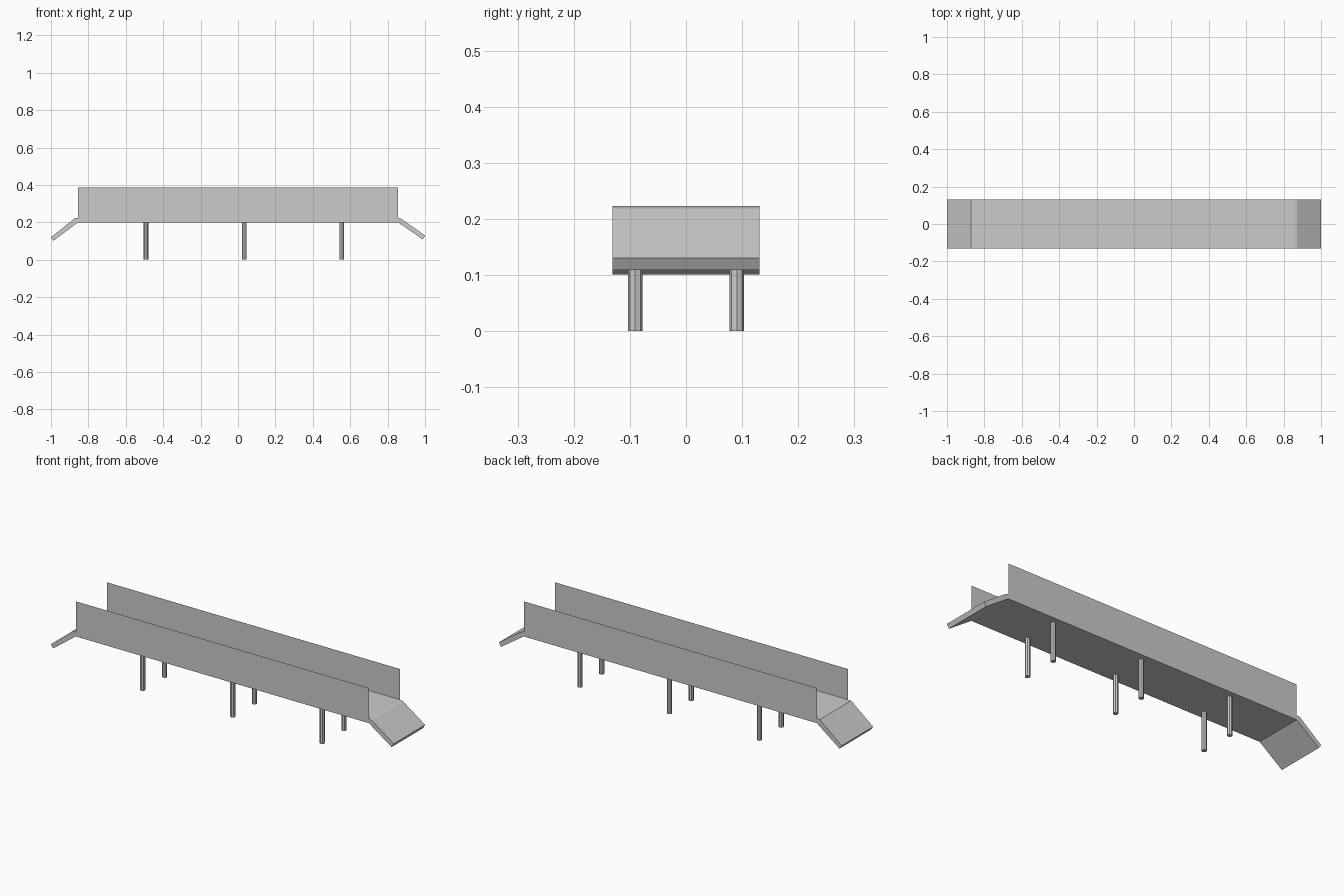
import bpy, bmesh, math

if "Cube" in bpy.data.objects:
    bpy.data.objects.remove(bpy.data.objects["Cube"])

W = 0.131          # half width of the walkway
DECK_Z = 0.2       # underside of the deck
WALL_TOP = 0.385
WALL_X = 0.855

grey = bpy.data.materials.new("plain grey")
grey.diffuse_color = (0.6, 0.6, 0.6, 1)
grey.use_nodes = True
grey.node_tree.nodes["Principled BSDF"].inputs["Base Color"].default_value = grey.diffuse_color


def finish(name, bm):
    me = bpy.data.meshes.new(name)
    bm.to_mesh(me)
    bm.free()
    me.materials.append(grey)
    ob = bpy.data.objects.new(name, me)
    bpy.context.collection.objects.link(ob)
    return ob


# Deck with a sloping ramp at each end: side profile (x, z) extruded across y
profile = [(-1.0, 0.12), (-0.987, 0.101), (-WALL_X, DECK_Z), (WALL_X, DECK_Z),
           (0.988, 0.109), (1.0, 0.13), (0.872, 0.219), (0.857, 0.223),
           (-0.872, 0.223)]
bm = bmesh.new()
side = bm.faces.new([bm.verts.new((x, -W, z)) for x, z in profile])
ext = bmesh.ops.extrude_face_region(bm, geom=[side], use_keep_orig=True)
bmesh.ops.translate(bm, vec=(0, 2 * W, 0),
                    verts=[g for g in ext["geom"] if isinstance(g, bmesh.types.BMVert)])
bmesh.ops.recalc_face_normals(bm, faces=bm.faces)
finish("deck_and_ramps", bm)

# Side walls: single sheets flush with the deck edges
for name, s in (("front_wall", -1), ("back_wall", 1)):
    bm = bmesh.new()
    corners = [(-WALL_X, DECK_Z), (WALL_X, DECK_Z), (WALL_X, WALL_TOP), (-WALL_X, WALL_TOP)]
    bm.faces.new([bm.verts.new((-s * x, s * W, z)) for x, z in corners])
    finish(name, bm)

# Three pairs of eight-sided legs
for i, x in enumerate((-0.492, 0.033, 0.555)):
    for name, s in (("front_leg", -1), ("back_leg", 1)):
        bm = bmesh.new()
        bmesh.ops.create_cone(bm, cap_ends=True, segments=8, radius1=0.0128,
                              radius2=0.0128, depth=DECK_Z)
        ob = finish(f"{name}_{i + 1}", bm)
        ob.location = (x, s * 0.0905, DECK_Z / 2)
